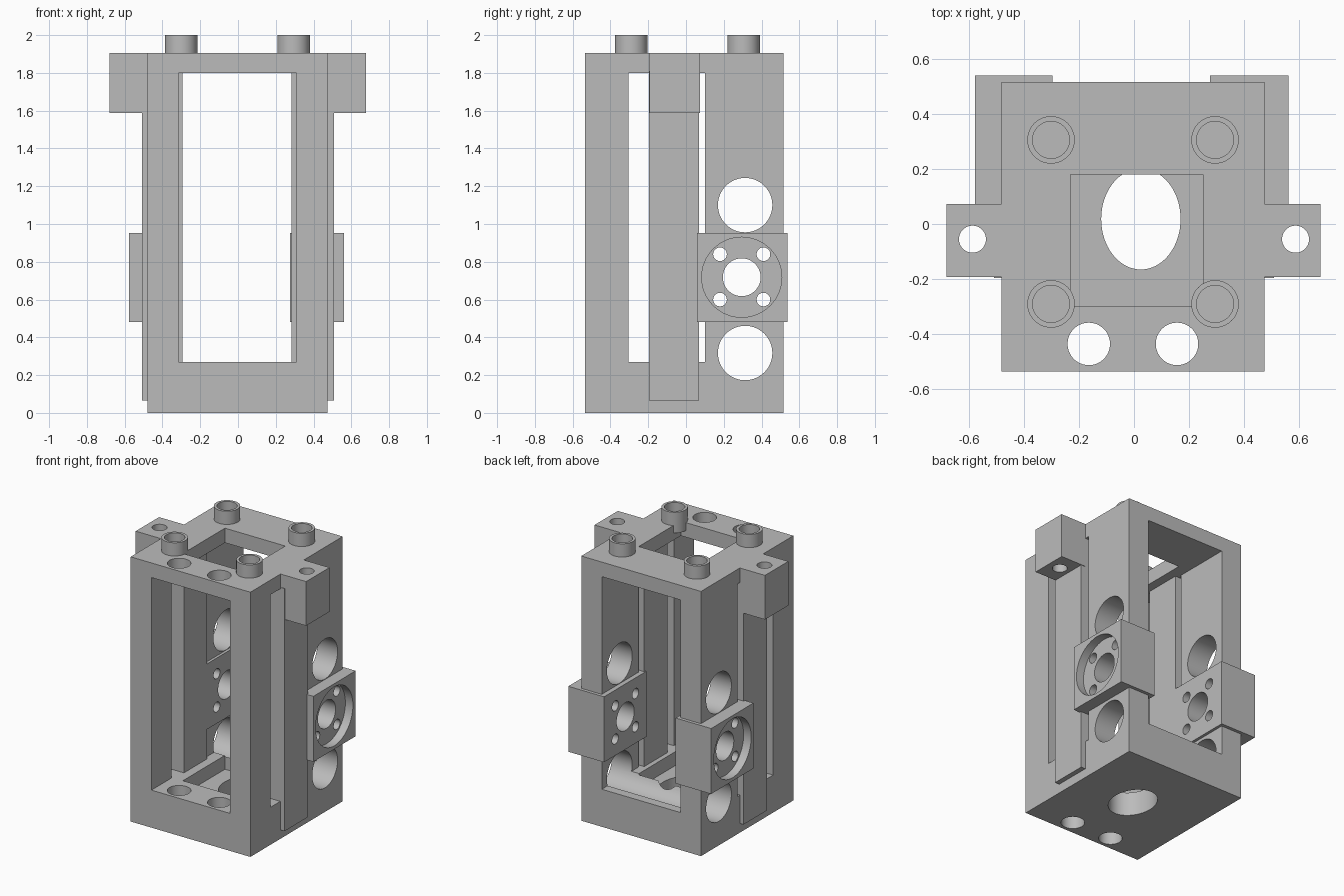
import bpy
import math
from mathutils import Matrix, Vector

if "Cube" in bpy.data.objects:
    bpy.data.objects.remove(bpy.data.objects["Cube"], do_unlink=True)

grey = bpy.data.materials.new("plain_grey")
grey.use_nodes = True
grey.diffuse_color = (0.5, 0.5, 0.5, 1)
grey.node_tree.nodes["Principled BSDF"].inputs["Base Color"].default_value = (0.5, 0.5, 0.5, 1)


def box(name, x, y, z):
    """Box from three (low, high) ranges."""
    bpy.ops.mesh.primitive_cube_add(size=1)
    ob = bpy.context.object
    ob.name = name
    size = [b - a for a, b in (x, y, z)]
    mid = [(a + b) / 2 for a, b in (x, y, z)]
    ob.data.transform(Matrix.Translation(Vector(mid)) @ Matrix.Diagonal((*size, 1)))
    ob.data.materials.append(grey)
    return ob


def rod(name, axis, a, b, span, r, r2=None):
    """Cylinder along x or z at cross position (a, b); r2 makes it oval."""
    bpy.ops.mesh.primitive_cylinder_add(vertices=64, radius=1, depth=1)
    ob = bpy.context.object
    ob.name = name
    shape = Matrix.Diagonal((r, r2 or r, span[1] - span[0], 1))
    mid = sum(span) / 2
    if axis == "x":
        place = Matrix.Translation((mid, a, b)) @ Matrix.Rotation(math.pi / 2, 4, "Y")
    else:
        place = Matrix.Translation((a, b, mid))
    ob.data.transform(place @ shape)
    ob.data.materials.append(grey)
    return ob


def cut(ob, *cutters):
    """Subtract cutters from a part, then remove them."""
    bpy.context.view_layer.objects.active = ob
    for c in cutters:
        c.hide_render = True
        mod = ob.modifiers.new("cut", "BOOLEAN")
        mod.operation = "DIFFERENCE"
        mod.solver = "EXACT"
        mod.object = c
        bpy.ops.object.modifier_apply(modifier=mod.name)
    for c in cutters:
        bpy.data.objects.remove(c, do_unlink=True)


def smooth(ob):
    bpy.ops.object.select_all(action="DESELECT")
    ob.select_set(True)
    bpy.context.view_layer.objects.active = ob
    bpy.ops.object.shade_smooth_by_angle(angle=math.radians(30))


THROUGH = (-1, 1)
TALL = (-0.5, 2.5)
WINDOW_Z = (0.27, 1.8)


def bolt_holes():
    """Shaft hole and four screw holes that pass through both brackets."""
    holes = [rod("shaft_cut", "x", 0.295, 0.718, THROUGH, 0.1)]
    for dy in (-0.115, 0.115):
        for dz in (-0.12, 0.12):
            holes.append(rod("screw_cut", "x", 0.295 + dy, 0.72 + dz, THROUGH, 0.036))
    return holes


# Main frame with windows, side holes, base pocket and vertical holes
frame = box("frame", (-0.48, 0.473), (-0.535, 0.515), (0, 1.905))
cut(frame,
    box("front_window", (-0.315, 0.31), THROUGH, WINDOW_Z),
    box("side_window", THROUGH, (-0.305, 0.1), WINDOW_Z),
    box("top_opening", (-0.23, 0.25), (-0.298, 0.18), (1.7, 2.1)),
    box("base_pocket", (-0.23, 0.25), (-0.298, 0.18), (0.17, 0.4)),
    rod("base_hole", "z", 0.025, 0.018, (-0.5, 0.5), 0.144, 0.183),
    rod("upper_side_hole", "x", 0.313, 1.1, THROUGH, 0.144),
    rod("lower_side_hole", "x", 0.313, 0.317, THROUGH, 0.144),
    rod("left_pass_hole", "z", 0.156, -0.435, TALL, 0.077),
    rod("right_pass_hole", "z", -0.164, -0.435, TALL, 0.077),
    *bolt_holes())
smooth(frame)

# Paired side parts: (side, rail range, lug range, bracket range)
sides = [("left", (0.284, 0.508), (0.473, 0.677), (0.276, 0.56)),
         ("right", (-0.508, -0.294), (-0.68, -0.48), (-0.577, -0.295))]
for side, rail_x, lug_x, bracket_x in sides:
    s = 1 if side == "left" else -1

    # Guide rail
    box(side + "_rail", rail_x, (-0.195, 0.07), (0.065, 1.81))

    # Mounting lug with a vertical hole
    lug = box(side + "_lug", lug_x, (-0.192, 0.073), (1.587, 1.905))
    cut(lug, rod("lug_cut", "z", s * 0.586, -0.055, TALL, 0.049))
    smooth(lug)

    # Bearing bracket with a round recess on its outer face
    bracket = box(side + "_bracket", bracket_x, (0.057, 0.538), (0.482, 0.953))
    outer = s * max(abs(v) for v in bracket_x)
    recess = sorted((outer - s * 0.06, outer + s * 0.1))
    cut(bracket, rod("recess_cut", "x", 0.295, 0.718, recess, 0.212), *bolt_holes())
    smooth(bracket)

# Hollow pegs on the top plate
for x, x_name in ((0.294, "left"), (-0.301, "right")):
    for y, y_name in ((0.305, "back"), (-0.29, "front")):
        peg = rod(f"{y_name}_{x_name}_peg", "z", x, y, (1.85, 2.0), 0.086)
        cut(peg, rod("peg_cut", "z", x, y, (1.907, 2.2), 0.067))
        smooth(peg)
